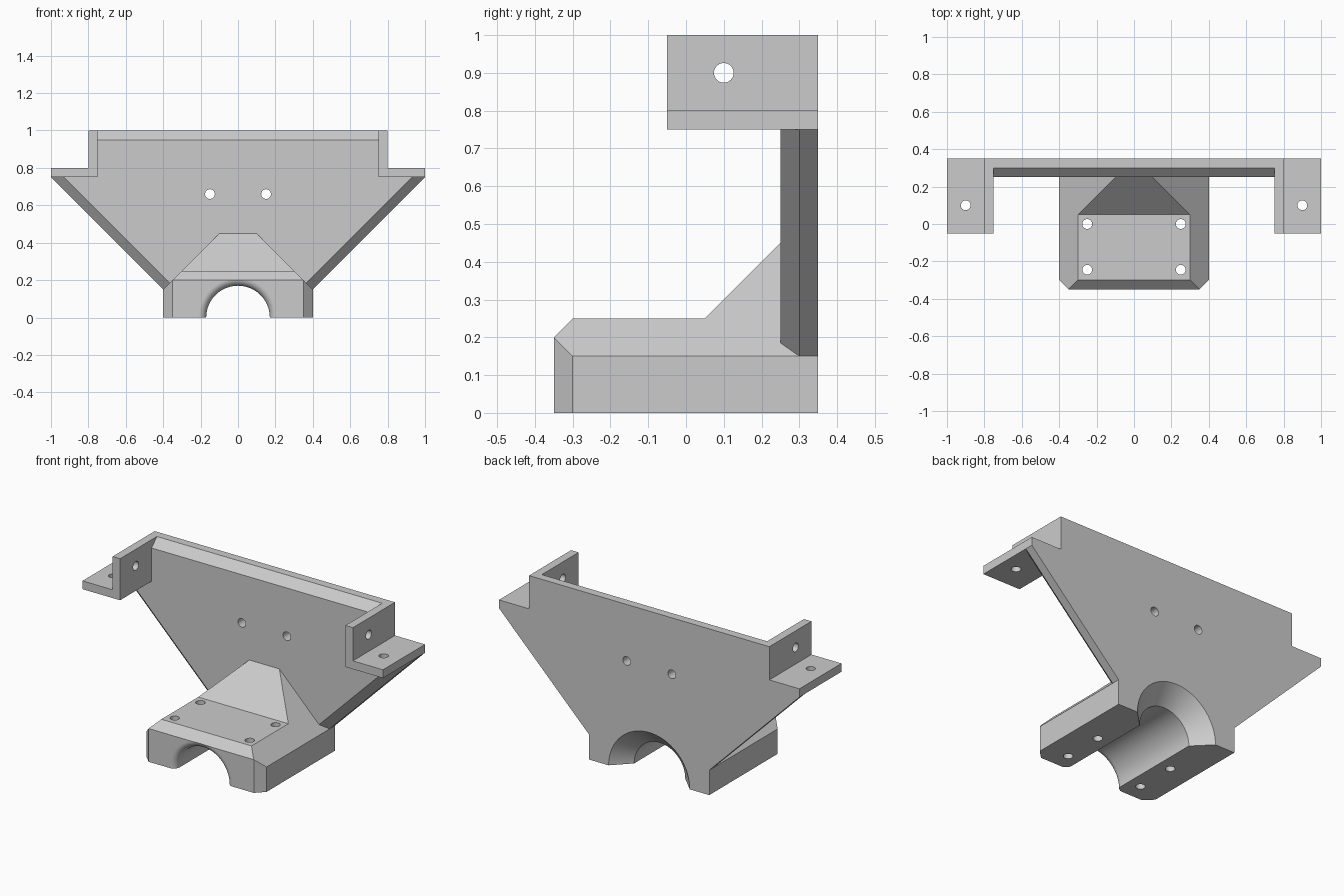
import bpy, bmesh, math
from mathutils import Matrix, Vector

cube = bpy.data.objects.get("Cube")
if cube:
    bpy.data.objects.remove(cube, do_unlink=True)

grey = bpy.data.materials.new("plain grey")
grey.use_nodes = True
grey.diffuse_color = (0.6, 0.6, 0.6, 1)
grey.node_tree.nodes["Principled BSDF"].inputs["Base Color"].default_value = (0.6, 0.6, 0.6, 1)


def make_object(name, bm):
    bmesh.ops.recalc_face_normals(bm, faces=bm.faces[:])
    mesh = bpy.data.meshes.new(name)
    bm.to_mesh(mesh)
    bm.free()
    obj = bpy.data.objects.new(name, mesh)
    bpy.context.collection.objects.link(obj)
    mesh.materials.append(grey)
    return obj


def prism(points, direction):
    """Closed solid: a flat outline pushed along a direction."""
    bm = bmesh.new()
    face = bm.faces.new([bm.verts.new(p) for p in points])
    new = bmesh.ops.extrude_face_region(bm, geom=[face], use_keep_orig=True)["geom"]
    bmesh.ops.translate(bm, vec=direction, verts=[v for v in new if isinstance(v, bmesh.types.BMVert)])
    bmesh.ops.recalc_face_normals(bm, faces=bm.faces[:])
    return bm


def slice_off(bm, point, normal):
    """Remove everything beyond a plane and close the cut."""
    geom = bm.verts[:] + bm.edges[:] + bm.faces[:]
    bmesh.ops.bisect_plane(bm, geom=geom, dist=1e-5, plane_co=point,
                           plane_no=Vector(normal).normalized(), clear_outer=True)
    bmesh.ops.holes_fill(bm, edges=[e for e in bm.edges if e.is_boundary], sides=0)


def box(name, low, high):
    x0, y0, z0 = low
    x1, y1, z1 = high
    return make_object(name, prism([(x0, y0, z0), (x1, y0, z0), (x1, y1, z0), (x0, y1, z0)],
                                   (0, 0, z1 - z0)))


def drill(center, axis, length):
    bm = bmesh.new()
    turn = Vector((0, 0, 1)).rotation_difference(Vector(axis)).to_matrix().to_4x4()
    bmesh.ops.create_cone(bm, cap_ends=True, segments=32, radius1=0.026, radius2=0.026,
                          depth=length, matrix=Matrix.Translation(center) @ turn)
    return make_object("drill", bm)


def combine(target, other, operation):
    other.hide_render = True
    mod = target.modifiers.new(operation.lower(), "BOOLEAN")
    mod.operation, mod.solver, mod.object = operation, "EXACT", other
    bpy.ops.object.select_all(action="DESELECT")
    bpy.context.view_layer.objects.active = target
    target.select_set(True)
    bpy.ops.object.modifier_apply(modifier=mod.name)
    bpy.data.objects.remove(other, do_unlink=True)


# Base block with gusset: side profile, then sloped sides and clipped front corners
side = [(-0.35, 0), (0.35, 0), (0.35, 0.45), (0.25, 0.45), (0.05, 0.25), (-0.30, 0.25), (-0.35, 0.20)]
bm = prism([(-0.4, y, z) for y, z in side], (0.8, 0, 0))
for s in (-1, 1):
    slice_off(bm, (s * 0.4, 0, 0.15), (s, 0, 1))
    slice_off(bm, (s * 0.4, -0.30, 0), (s, -1, 0))
body = make_object("mounting_bracket", bm)

# Back plate with bevelled front edges
half = [(0.4, 0.15), (1, 0.75), (1, 0.8), (0.8, 0.8), (0.8, 1)]
outline = half + [(-x, z) for x, z in reversed(half)]
bm = prism([(x, 0.25, z) for x, z in outline], (0, 0.1, 0))
slice_off(bm, (0, 0.30, 1), (0, -1, 1))
for s in (-1, 1):
    slice_off(bm, (s * 1.0, 0.30, 0.75), (s, -math.sqrt(2), -1))
combine(body, make_object("back_plate", bm), "UNION")

# Angle ears on both sides
for s in (-1, 1):
    x0, x1 = sorted((s * 0.75, s * 0.8))
    combine(body, box("ear_wall", (x0, -0.05, 0.75), (x1, 0.35, 1)), "UNION")
    x0, x1 = sorted((s * 0.75, s * 1.0))
    combine(body, box("ear_shelf", (x0, -0.05, 0.75), (x1, 0.35, 0.8)), "UNION")

# Arched channel: rounded front lip, straight bore, conical back mouth
profile = [(0, -0.5), (0.21, -0.5)]
for i in range(9):
    t = math.radians(90 * i / 8)
    profile.append((0.21 - 0.04 * math.sin(t), -0.31 - 0.04 * math.cos(t)))
profile += [(0.17, 0.25), (0.32, 0.40), (0, 0.40)]
bm = bmesh.new()
verts = [bm.verts.new((r, y, 0)) for r, y in profile]
edges = [bm.edges.new(pair) for pair in zip(verts, verts[1:])]
bmesh.ops.spin(bm, geom=verts + edges, cent=(0, 0, 0), axis=(0, 1, 0),
               angle=math.tau, steps=80, use_merge=True)
bmesh.ops.remove_doubles(bm, verts=bm.verts[:], dist=1e-5)
combine(body, make_object("channel_cutter", bm), "DIFFERENCE")

# Screw holes
for s in (-1, 1):
    for y in (0, -0.245):
        combine(body, drill((s * 0.25, y, 0.12), (0, 0, 1), 0.5), "DIFFERENCE")
    combine(body, drill((s * 0.15, 0.3, 0.66), (0, 1, 0), 0.3), "DIFFERENCE")
    combine(body, drill((s * 0.775, 0.1, 0.9), (1, 0, 0), 0.2), "DIFFERENCE")
    combine(body, drill((s * 0.9, 0.1, 0.775), (0, 0, 1), 0.1), "DIFFERENCE")

# Smooth curved surfaces, crisp flat faces
bpy.ops.object.select_all(action="DESELECT")
body.select_set(True)
bpy.context.view_layer.objects.active = body
bpy.ops.object.shade_smooth_by_angle(angle=math.radians(30))
weighted = body.modifiers.new("weighted_normals", "WEIGHTED_NORMAL")
weighted.keep_sharp = True
